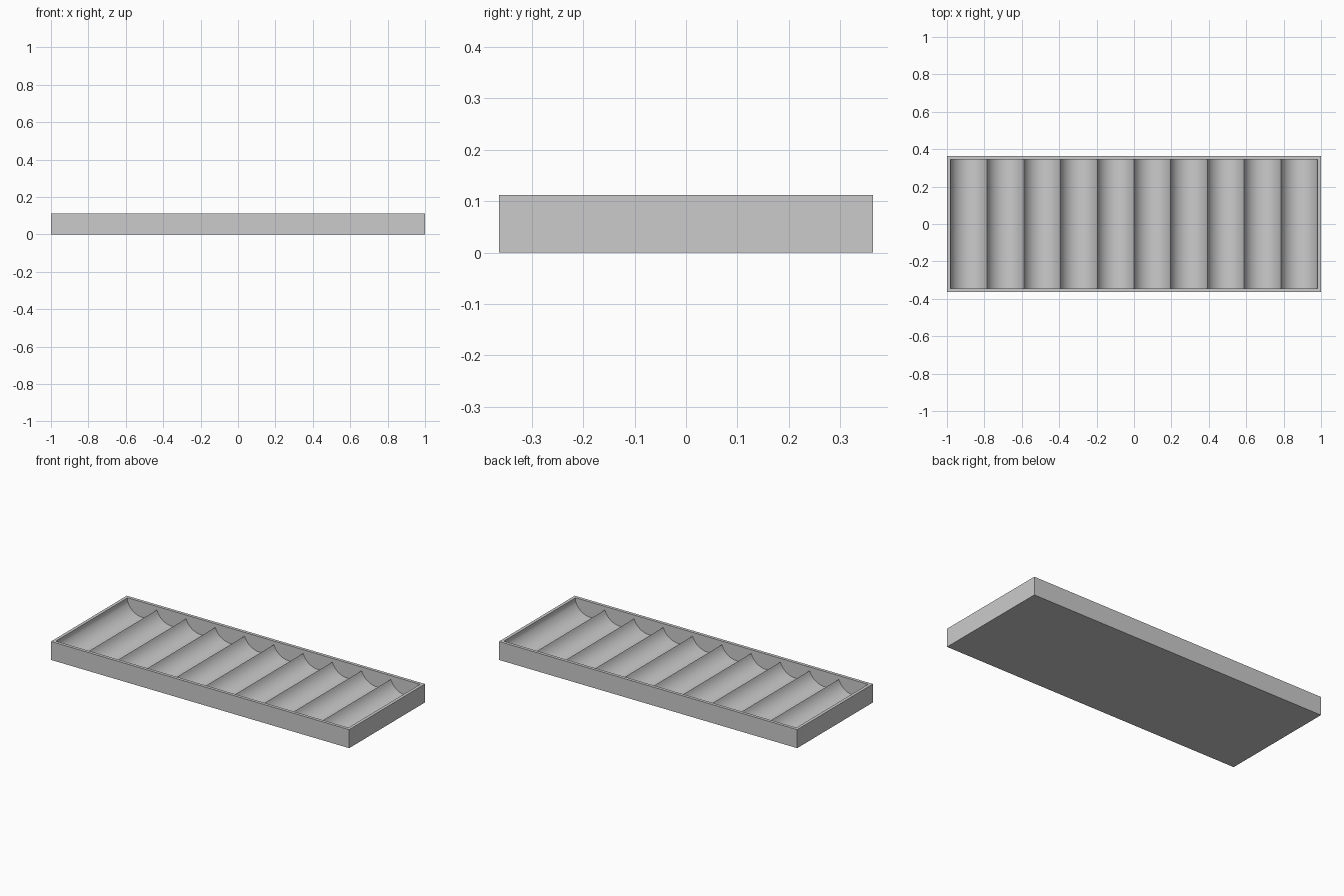
import bpy, bmesh, math

cube = bpy.data.objects.get("Cube")
if cube:
    bpy.data.objects.remove(cube, do_unlink=True)

HALF_X, HALF_Y, TOP = 1.0, 0.363, 0.112
WALL = 0.019                      # rim thickness
SLOTS, STEPS = 10, 20             # troughs and segments per trough
RIDGE, FLOOR = 0.09, 0.019        # ridge and trough bottom heights

in_x, in_y = HALF_X - WALL, HALF_Y - WALL
half = in_x / SLOTS
depth = RIDGE - FLOOR
radius = (half ** 2 + depth ** 2) / (2 * depth)
sweep = math.asin(half / radius)

# Inner cross-section: rim, scalloped troughs, rim
profile = [(-in_x, TOP), (-in_x, RIDGE)]
for slot in range(SLOTS):
    centre = -in_x + half * (2 * slot + 1)
    for i in range(1, STEPS + 1):
        a = sweep * (2 * i / STEPS - 1)
        profile.append((centre + radius * math.sin(a),
                        FLOOR + radius * (1 - math.cos(a))))
profile.append((in_x, TOP))

bm = bmesh.new()
front = [bm.verts.new((x, -in_y, z)) for x, z in profile]
back = [bm.verts.new((x, in_y, z)) for x, z in profile]

# Trough surfaces and the inner end walls
for i in range(len(profile) - 1):
    bm.faces.new((front[i], front[i + 1], back[i + 1], back[i]))
bm.faces.new(front)
bm.faces.new(back[::-1])

# Outer shell and flat rim
corners = [(-1, -1), (1, -1), (1, 1), (-1, 1)]
low = [bm.verts.new((x * HALF_X, y * HALF_Y, 0)) for x, y in corners]
high = [bm.verts.new((x * HALF_X, y * HALF_Y, TOP)) for x, y in corners]
inner = [front[0], front[-1], back[-1], back[0]]
for i in range(4):
    j = (i + 1) % 4
    bm.faces.new((low[i], low[j], high[j], high[i]))
    bm.faces.new((high[i], high[j], inner[j], inner[i]))
bm.faces.new(low[::-1])
bmesh.ops.recalc_face_normals(bm, faces=bm.faces)

mesh = bpy.data.meshes.new("slotted_tray")
bm.to_mesh(mesh)
bm.free()
tray = bpy.data.objects.new("slotted_tray", mesh)
bpy.context.collection.objects.link(tray)

# Plain grey material
grey = bpy.data.materials.new("light_grey")
grey.use_nodes = True
colour = (0.6, 0.6, 0.6, 1)
grey.diffuse_color = colour
grey.node_tree.nodes["Principled BSDF"].inputs["Base Color"].default_value = colour
mesh.materials.append(grey)

# Smooth troughs with crisp ridges
bpy.ops.object.select_all(action="DESELECT")
tray.select_set(True)
bpy.context.view_layer.objects.active = tray
bpy.ops.object.shade_smooth_by_angle(angle=math.radians(30))
